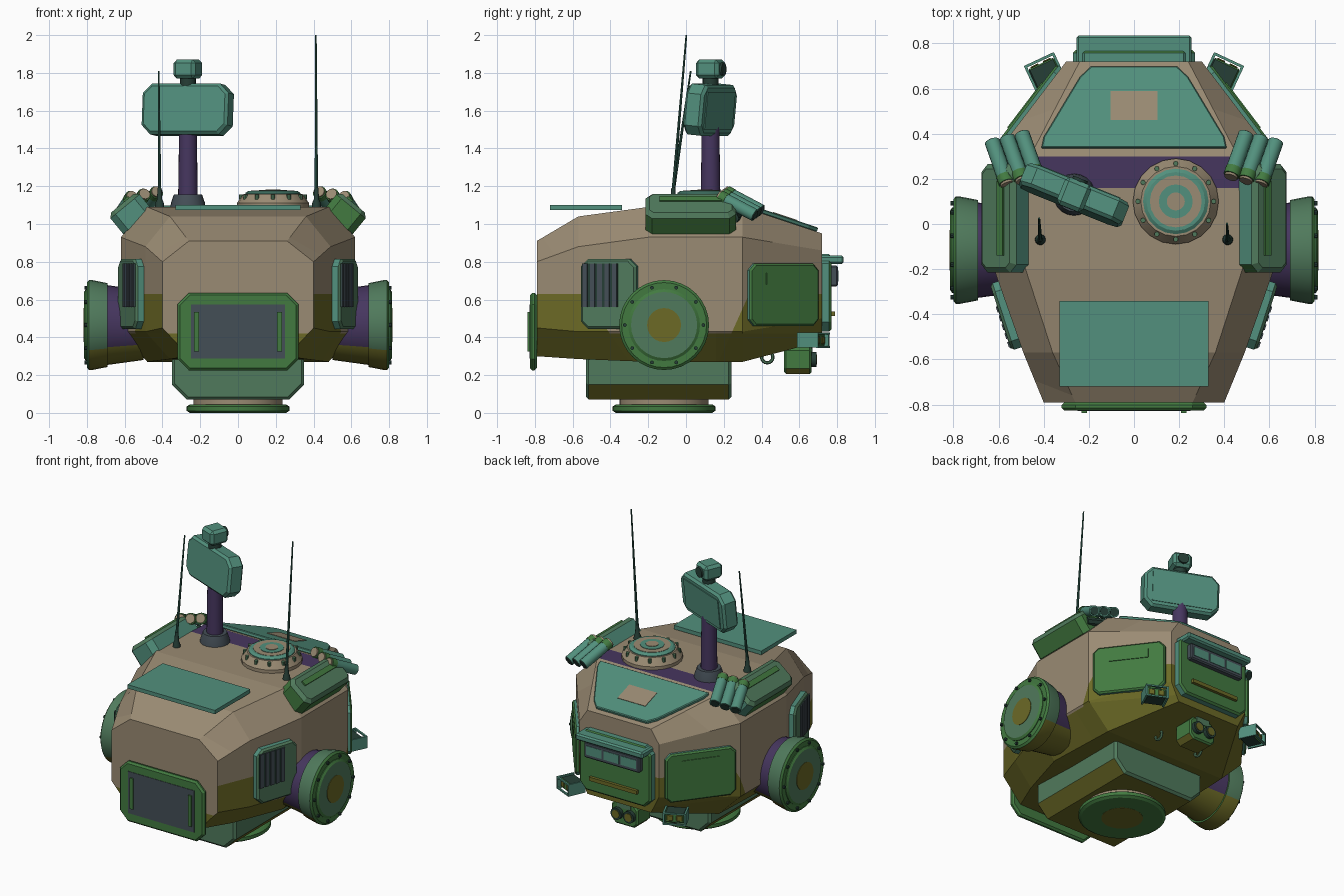
import bpy, bmesh
from math import cos, sin, pi, radians
from mathutils import Vector, Matrix

old = bpy.data.objects.get("Cube")
if old:
    bpy.data.objects.remove(old)


def material(name, r, g, b):
    lin = [((c / 255 + 0.055) / 1.055) ** 2.4 for c in (r, g, b)]
    m = bpy.data.materials.new(name)
    m.use_nodes = True
    m.diffuse_color = (*lin, 1)
    m.node_tree.nodes["Principled BSDF"].inputs["Base Color"].default_value = (*lin, 1)
    return m


TAN = material("tan", 154, 139, 115)
TEAL = material("teal", 82, 144, 125)
GREEN = material("green", 66, 122, 64)
SAGE = material("sage", 80, 122, 92)
OLIVE = material("olive", 108, 106, 38)
PURPLE = material("purple", 70, 54, 95)
GREY = material("slate grey", 68, 78, 86)
DARK = material("dark green", 38, 62, 54)
DEEP = material("deep teal", 46, 92, 78)


def finish(bm, name, mats, bevel=0.0, rule=None):
    """Turn a bmesh into an object; rule picks a material slot per face."""
    bmesh.ops.recalc_face_normals(bm, faces=bm.faces)
    bm.normal_update()
    if rule:
        for f in bm.faces:
            f.material_index = rule(f.calc_center_median(), f.normal)
    me = bpy.data.meshes.new(name)
    bm.to_mesh(me)
    bm.free()
    for m in mats:
        me.materials.append(m)
    ob = bpy.data.objects.new(name, me)
    bpy.context.collection.objects.link(ob)
    if bevel:
        mod = ob.modifiers.new("Bevel", "BEVEL")
        mod.width, mod.segments = bevel, 1
        mod.limit_method, mod.angle_limit = "ANGLE", radians(50)
    return ob


def loft(bm, rings):
    loops = [[bm.verts.new(p) for p in r] for r in rings]
    n = len(loops[0])
    for a, b in zip(loops, loops[1:]):
        for i in range(n):
            bm.faces.new((a[i], a[(i + 1) % n], b[(i + 1) % n], b[i]))
    bm.faces.new(loops[0][::-1])
    bm.faces.new(loops[-1])


def frame(loc, normal, up=(0, 0, 1)):
    n = Vector(normal).normalized()
    y = Vector(up)
    y = (y - n * y.dot(n)).normalized()
    return Matrix.Translation(loc) @ Matrix((y.cross(n), y, n)).transposed().to_4x4()


def rect(w, h, c=0.0):
    w, h = w / 2, h / 2
    if not c:
        return [(-w, -h), (w, -h), (w, h), (-w, h)]
    return [(-w + c, -h), (w - c, -h), (w, -h + c), (w, h - c),
            (w - c, h), (-w + c, h), (-w, h - c), (-w, -h + c)]


def prism(name, F, pts, depth, mats, bevel=0.0, rule=None, off=(0, 0, 0)):
    """Extrude an outline along the normal of a frame."""
    bm = bmesh.new()
    o = Vector(off)
    loft(bm, [[F @ (Vector((x, y, z)) + o) for x, y in pts] for z in (0, depth)])
    finish(bm, name, mats if isinstance(mats, list) else [mats], bevel, rule)


def lathe(name, p0, p1, steps, mats, n=24, rule=None):
    """Turned part: steps are (fraction along axis, radius)."""
    p0, p1 = Vector(p0), Vector(p1)
    d = p1 - p0
    F = frame(p0, d, (0, 1, 0) if abs(d.normalized().z) > 0.8 else (0, 0, 1))
    bm = bmesh.new()
    loft(bm, [[F @ Vector((r * cos(2 * pi * i / n), r * sin(2 * pi * i / n), t * d.length))
               for i in range(n)] for t, r in steps])
    ob = finish(bm, name, mats if isinstance(mats, list) else [mats], 0, rule)
    ob.data.shade_smooth()
    ob.data.set_sharp_from_angle(angle=radians(32))


def rod(name, p0, p1, r, mat, n=16, r1=None):
    lathe(name, p0, p1, [(0, r), (1, r if r1 is None else r1)], mat, n)


# Hull: chamfered sections along y, cut along the paint borders
def section(y, w, flat, z0, z1, z2, z3):
    half = [(flat, z0), (w, z1), (w, z2), (flat, z3)]
    return [(x, y, z) for x, z in half] + [(-x, y, z) for x, z in half[::-1]]


bm = bmesh.new()
loft(bm, [section(-.79, .40, .26, .30, .45, .80, .91), section(-.57, .49, .36, .285, .43, .88, 1.04),
          section(-.2, .62, .48, .27, .43, .93, 1.09), section(.3, .62, .46, .27, .43, .93, 1.09),
          section(.72, .30, .24, .38, .50, .86, .95)])
FRONT = (Vector((0, -.48, .53)), Vector((0, 1, .7)).normalized())
REAR = (Vector((0, .285, .52)), Vector((0, -1, .45)).normalized())
for co, no in [((0, 0, .42), (0, 0, 1)), ((0, 0, .63), (0, 0, 1)), ((0, .16, 0), (0, 1, 0)), FRONT, REAR]:
    bmesh.ops.bisect_plane(bm, geom=bm.verts[:] + bm.edges[:] + bm.faces[:], plane_co=co, plane_no=no)


def hull_paint(c, n):
    patch = any((c - co).dot(no) < 0 for co, no in (FRONT, REAR))
    if c.z < .42 or (c.z < .63 and patch and n.y > -.95):
        return 1
    return 2 if n.z > .98 and .16 < c.y < .3 else 0


finish(bm, "hull", [TAN, OLIVE, PURPLE], 0, hull_paint)

# Lower collar and mounting ring
collar = [(-.27, .07), (.27, .07), (.35, .15), (.35, .32), (-.35, .32), (-.35, .15)]
prism("lower_collar", frame((0, .24, 0), (0, -1, 0)), collar, .77, [SAGE, OLIVE], .015,
      lambda c, n: 1 if n.z < -.3 else 0)
C = -.116
rod("ring_neck", (0, C, .03), (0, C, .09), .235, TAN, 32)
lathe("mounting_ring", (0, C, 0), (0, C, .045), [(0, .255), (.25, .272), (.75, .272), (1, .255)], GREEN, 32)
rod("ring_centre", (0, C, -.001), (0, C, .002), .13, OLIVE, 32)

# Front panel
F = frame((0, -.79, .43), (0, -1, 0))
prism("front_panel", F, rect(.64, .41, .06), .036, GREEN, .012)
prism("front_screen", F, rect(.5, .285), .006, GREY, off=(0, 0, .033))
for s in (1, -1):
    prism("front_handle", F, rect(.025, .21), .012, GREEN, off=(s * .22, 0, .036))

# Deck plates
prism("front_deck_plate", frame((0, -.53, 1.075), (0, 0, 1), (0, 1, 0)), rect(.66, .38), .026, TEAL)
F = frame((0, .512, 1.018), (0, .316, .949), (0, 1, 0))
half = [(.41, -.19), (.40, -.14), (.24, .14), (.19, .19)]
prism("rear_deck_plate", F, half + [(-x, y) for x, y in half[::-1]], .024, TEAL, .005)
prism("deck_patch", F, rect(.21, .135), .004, TAN, off=(0, .005, .023))

# Hatch
H = Vector((.185, .10, 1.08))
UP = Vector((0, 0, 1))
lathe("hatch_base", H, H + UP * .08, [(0, .19), (.4, .19), (1, .155)], TAN, 20)
lathe("hatch_lid", H + UP * .07, H + UP * .095, [(0, .145), (.6, .145), (1, .13)], TEAL, 20)
for r, h, m in ((.115, .097, TAN), (.075, .1, TEAL), (.04, .103, TAN)):
    rod("hatch_disc", H + UP * .09, H + UP * h, r, m, 20)
for i in range(12):
    p = H + Vector((.168 * cos(i * pi / 6), .168 * sin(i * pi / 6), .05))
    rod("hatch_bolt", p, p + UP * .026, .011, SAGE, 8)

# Sensor mast
M = Vector((-.265, .13, 0))
lathe("mast_base", M + UP * 1.07, M + UP * 1.155, [(0, .095), (.5, .09), (1, .075)], GREY, 20)
lathe("mast_pole", M + UP * 1.14, M + UP * 1.55, [(0, .052), (1, .046)], PURPLE, 20)
FACE = Vector((-sin(radians(22)), -cos(radians(22)), .1)).normalized()
F = frame(M + UP * 1.605 - FACE * .05, FACE)
prism("sensor_head", F, rect(.49, .27, .05), .105, TEAL, .015)
prism("sensor_head_back", F, rect(.39, .2), .006, TEAL, off=(0, 0, -.005))
rod("sensor_neck", M + UP * 1.72, M + UP * 1.79, .042, DARK)
flat = Vector((FACE.x, FACE.y, 0)).normalized()
F = frame(M + UP * 1.82 - flat * .065, flat)
prism("top_sensor", F, rect(.125, .10), .13, TEAL, .018)
rod("top_sensor_lens", F @ Vector((0, 0, -.012)), F @ Vector((0, 0, .01)), .035, DARK)

# Vision block at the rear
F = frame((0, .70, .635), (0, 1, 0))
prism("rear_panel", F, rect(.54, .41, .05), .07, [GREEN, TEAL], .012, lambda c, n: 0 if n.y > .9 else 1)
prism("rear_hood", F, rect(.51, .045), .135, TEAL, .01, off=(0, .175, 0))
prism("window_frame", F, rect(.42, .11), .105, GREY, .008, off=(0, .09, 0))
for i in (-1, 0, 1):
    prism("rear_window", F, rect(.115, .06), .006, TEAL, off=(i * .13, .09, .102))
prism("rear_handle", F, rect(.36, .025), .02, OLIVE, off=(0, -.11, .07))

# Lower rear camera pod
F = frame((0, .52, .283), (0, 1, 0))
prism("camera_pod", F, rect(.2, .155, .03), .145, [GREEN, OLIVE], .01, lambda c, n: 1 if n.z < -.5 else 0)
prism("camera_pod_bracket", F, rect(.1, .1), .13, SAGE, off=(0, .09, .02))
for s in (1, -1):
    rod("camera_barrel", (s * .047, .65, .283), (s * .047, .69, .283), .04, DARK)
    rod("camera_lens", (s * .047, .68, .283), (s * .047, .694, .283), .027, OLIVE)

# Paired parts
for s in (1, -1):
    # Side drum and its round bolted cover
    lathe("side_drum", (s * .5, C, .465), (s * .72, C, .465), [(0, .185), (1, .215)], [PURPLE, OLIVE], 32,
          lambda c, n: 1 if c.z < .36 else 0)
    lathe("drum_cover", (s * .69, C, .465), (s * .80, C, .465), [(0, .222), (.75, .238), (.9, .238), (1, .225)],
          [GREEN, SAGE, OLIVE], 32, lambda c, n: 0 if abs(n.x) > .4 else (2 if c.z < .33 else 1))
    lathe("drum_cap", (s * .79, C, .465), (s * .815, C, .465), [(0, .19), (.6, .19), (1, .175)],
          [SAGE, GREEN], 32, lambda c, n: 0 if abs(n.x) > .9 else 1)
    rod("drum_centre", (s * .81, C, .465), (s * .818, C, .465), .09, OLIVE, 24)
    for i in range(10):
        y, z = C + .208 * cos(i * pi / 5), .465 + .208 * sin(i * pi / 5)
        rod("cover_bolt", (s * .79, y, z), (s * .812, y, z), .01, DARK, 8)

    # Front side vent
    F = frame((s * .535, -.395, .63), (s * .95, -.31, 0))
    prism("side_vent", F, rect(.31, .37, .04), .058, [SAGE, TEAL], .012,
          lambda c, n: 0 if abs(n.x) > .9 else 1)
    prism("vent_recess", F, rect(.20, .23), .005, DARK, off=(-s * .045, .045, .055))
    for i in range(5):
        prism("vent_bar", F, rect(.026, .23), .01, GREY, off=(-s * (.045 + (i - 2) * .041), .045, .055))

    # Rear side panel
    F = frame((s * .45, .50, .625), (s * .795, .606, 0))
    prism("rear_side_panel", F, rect(.46, .33, .035), .04, [GREEN, TEAL], .01,
          lambda c, n: 0 if n.y > .5 and abs(n.z) < .1 else 1)
    prism("side_panel_slot", F, rect(.25, .06), .008, GREEN, off=(0, .085, .037))

    # Shoulder box: ends differ in paint between the two sides
    N = Vector((s * .635, 0, .773))
    F = frame(Vector((s * .612, .025, 1.11)) - N * .15, N)
    END = 2 if s < 0 else 1

    def box_paint(c, n):
        if abs(n.y) > .6:
            return END
        if n.z > .3:
            return 0 if n.x * s > 0 else 2
        return 1

    prism("shoulder_box", F, rect(.48, .2, .035), .15, [SAGE, GREEN, TEAL], .022, box_paint)
    prism("shoulder_strip", F, rect(.33, .035), .01, GREEN, off=(0, .03, .15))

    # Launcher tubes
    D = Vector((s * -.06, -.17, .09))
    for i in range(3):
        p = Vector((s * (.463 + i * .066), .305 - i * .017, 1.12 - i * .012))
        rod("launcher_tube", p - D * .55, p + D * .5, .034, TEAL)
        rod("tube_band", p + D * .34, p + D * .53, .036, GREEN)
        rod("tube_cap", p + D * .48, p + D * .58, .03, TAN)
        rod("tube_mouth", p - D * .57, p - D * .5, .027, DARK)
    rod("launcher_bracket", (s * .44, .28, 1.06), (s * .6, .25, 1.03), .03, DARK, 8)

    # Antenna
    top = (s * .412, .002, 2.0) if s > 0 else (s * .42, .025, 1.81)
    lathe("antenna_base", (s * .415, -.07, 1.07), (s * .415, -.067, 1.19),
          [(0, .026), (.35, .022), (.5, .014), (1, .011)], DARK, 12)
    rod("antenna", (s * .415, -.068, 1.17), top, .009, DEEP, 8, .0045)

    # Rear corner lamps in an open bracket
    F = frame((s * .37, .62, .385), (s * .42, .9, 0))
    prism("lamp_box", F, rect(.125, .065), .10, [DARK, GREEN], .006, lambda c, n: 1 if abs(n.z) < .5 else 0)
    for u in (-.03, .03):
        prism("lamp", F, rect(.04, .04), .008, OLIVE, .004, off=(u, 0, .098))
        prism("lamp_bracket_side", F, rect(.012, .08), .12, TEAL, off=(u * 2.25, 0, 0))
    for v in (-.036, .036):
        prism("lamp_bracket_bar", F, rect(.145, .01), .012, TEAL, off=(0, v, .11))

    # Tow ring
    bpy.ops.mesh.primitive_torus_add(location=(s * .16, .43, .295), rotation=(0, pi / 2, 0), major_radius=.03,
                                     minor_radius=.009, major_segments=16, minor_segments=6)
    bpy.context.object.name = "tow_ring"
    bpy.context.object.data.materials.append(SAGE)
